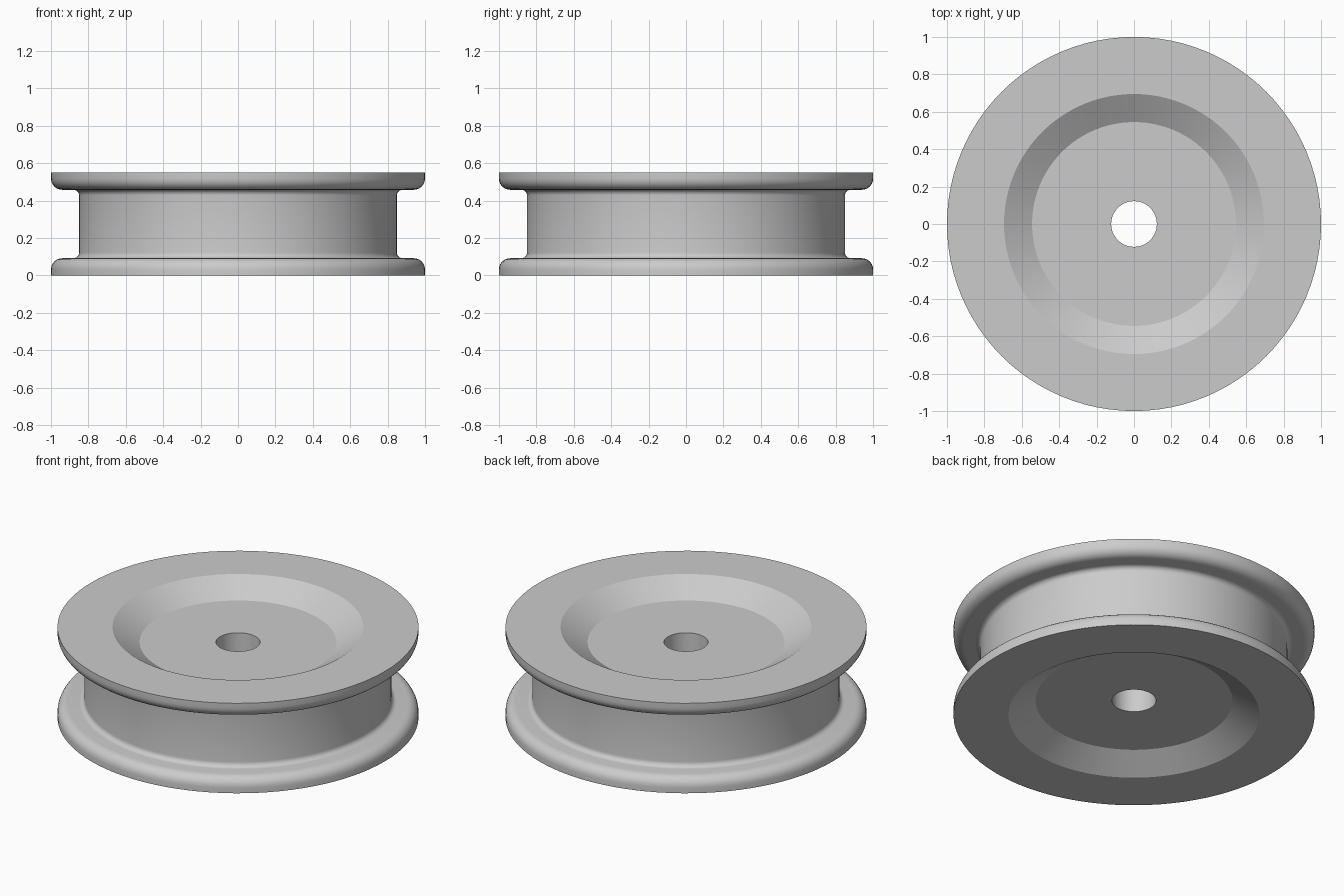
import bpy
import bmesh
from math import cos, sin, pi

cube = bpy.data.objects.get("Cube")
if cube:
    bpy.data.objects.remove(cube, do_unlink=True)

SEGMENTS = 96
HEIGHT = 0.55
MID = HEIGHT / 2


def arc(cx, cz, radius, start, end, steps=6):
    """Points of a rounded corner, angles in quarter turns."""
    angles = [(start + (end - start) * i / steps) * pi / 2 for i in range(steps + 1)]
    return [(cx + radius * cos(a), cz + radius * sin(a)) for a in angles]


# Lower half of the cross-section: bore, dished face, rounded flange, drum fillet
lower = [(0.122, 0.092), (0.545, 0.092), (0.695, 0.0), (1.0, 0.0)]
lower += arc(0.94, 0.032, 0.06, 0, 1)
lower += arc(0.88, 0.122, 0.03, 3, 2)

# Upper half mirrors the lower one
profile = lower + [(r, HEIGHT - z) for r, z in reversed(lower)]

# Revolve the closed section around the vertical axis
bm = bmesh.new()
verts = [bm.verts.new((r, 0, z)) for r, z in profile]
edges = [bm.edges.new((v, verts[(i + 1) % len(verts)])) for i, v in enumerate(verts)]
bmesh.ops.spin(bm, geom=verts + edges, cent=(0, 0, 0), axis=(0, 0, 1),
               angle=2 * pi, steps=SEGMENTS, use_merge=True)
bmesh.ops.remove_doubles(bm, verts=bm.verts, dist=0.0001)
bmesh.ops.recalc_face_normals(bm, faces=bm.faces)
mesh = bpy.data.meshes.new("pulley_wheel")
bm.to_mesh(mesh)
bm.free()

wheel = bpy.data.objects.new("pulley_wheel", mesh)
bpy.context.collection.objects.link(wheel)

# Plain grey finish
grey = bpy.data.materials.new("light_grey")
grey.use_nodes = True
colour = (0.6, 0.6, 0.6, 1)
grey.diffuse_color = colour
grey.node_tree.nodes["Principled BSDF"].inputs["Base Color"].default_value = colour
mesh.materials.append(grey)

# Smooth curves, crisp rims
bpy.ops.object.select_all(action="DESELECT")
wheel.select_set(True)
bpy.context.view_layer.objects.active = wheel
bpy.ops.object.shade_smooth_by_angle(angle=pi / 6)
